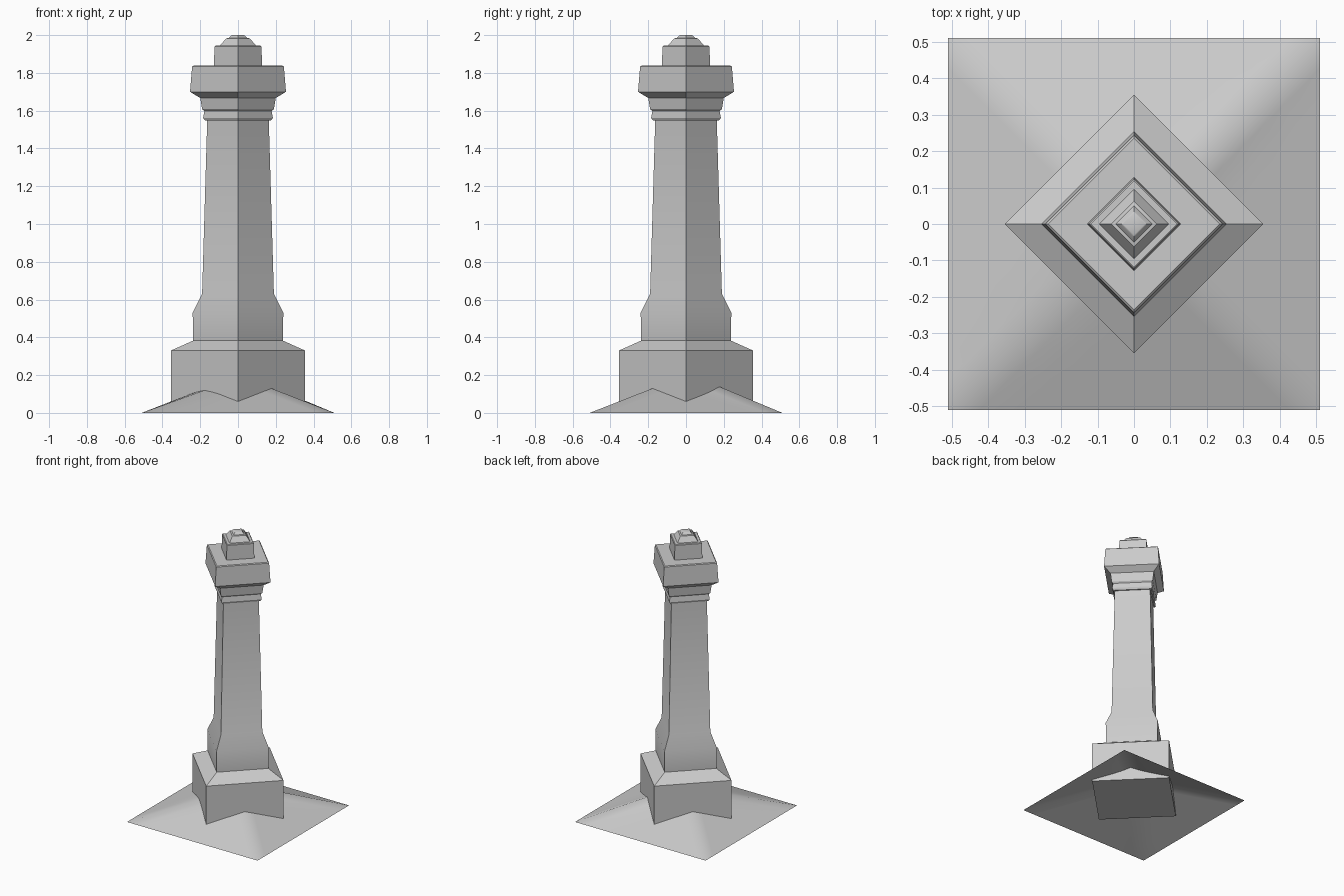
import bpy, bmesh, math

cube = bpy.data.objects.get("Cube")
if cube:
    bpy.data.objects.remove(cube, do_unlink=True)

# Single stone colour
stone = bpy.data.materials.new("grey_stone")
stone.use_nodes = True
colour = (0.6, 0.6, 0.6, 1)
stone.diffuse_color = colour
stone.node_tree.nodes["Principled BSDF"].inputs["Base Color"].default_value = colour


def finish(bm, name, angle):
    mesh = bpy.data.meshes.new(name)
    bm.to_mesh(mesh)
    bm.free()
    mesh.materials.append(stone)
    obj = bpy.data.objects.new(name, mesh)
    bpy.context.collection.objects.link(obj)
    bpy.ops.object.select_all(action='DESELECT')
    obj.select_set(True)
    bpy.context.view_layer.objects.active = obj
    bpy.ops.object.shade_smooth_by_angle(angle=math.radians(angle))
    return obj


def square_loft(name, profile):
    """Stack of square rings with corners on the axes; profile = (radius, height)."""
    bm = bmesh.new()
    rings = []
    for r, z in profile:
        rings.append([bm.verts.new((r * cx, r * cy, z))
                      for cx, cy in ((1, 0), (0, 1), (-1, 0), (0, -1))])
    for low, high in zip(rings, rings[1:]):
        for i in range(4):
            j = (i + 1) % 4
            bm.faces.new((low[i], low[j], high[j], high[i]))
    bm.faces.new(rings[0][::-1])
    bm.faces.new(rings[-1])
    return finish(bm, name, 30)


# Plinth, shaft, capital and finial
square_loft("plinth", [(.355, .05), (.355, .33), (.237, .383)])
square_loft("shaft", [(.237, .383), (.24, .53), (.19, .63), (.163, 1.548)])
square_loft("capital_moulding", [(.175, 1.548), (.185, 1.562), (.178, 1.598),
                                 (.19, 1.608), (.2, 1.667)])
square_loft("capital_slab", [(.2, 1.667), (.254, 1.7), (.243, 1.833), (.235, 1.838)])
square_loft("finial_block", [(.128, 1.836), (.124, 1.94), (.118, 1.945)])
square_loft("finial_cap", [(.095, 1.945), (.063, 1.982), (.05, 1.985),
                           (.036, 1.998), (.03, 2.0)])

# Ground mound: sloped sheet, rounder on its front right hip
HALF = 0.51
bm = bmesh.new()
bmesh.ops.create_grid(bm, x_segments=12, y_segments=12, size=HALF)
for v in bm.verts:
    x, y = v.co.x, v.co.y
    height = 0.39 * (HALF - max(abs(x), abs(y)))
    hip = max(0, 1 - abs(abs(x) - abs(y)) / 0.12)
    if x < 0 and y < 0:
        height *= 1 - 0.08 * hip
    elif x > 0 and y > 0:
        height *= 1 + 0.07 * hip
    v.co.z = height
for f in list(bm.faces):
    by_radius = sorted(f.verts, key=lambda v: v.co.xy.length)
    bmesh.utils.face_split(f, by_radius[0], by_radius[-1])
finish(bm, "ground_mound", 60)
